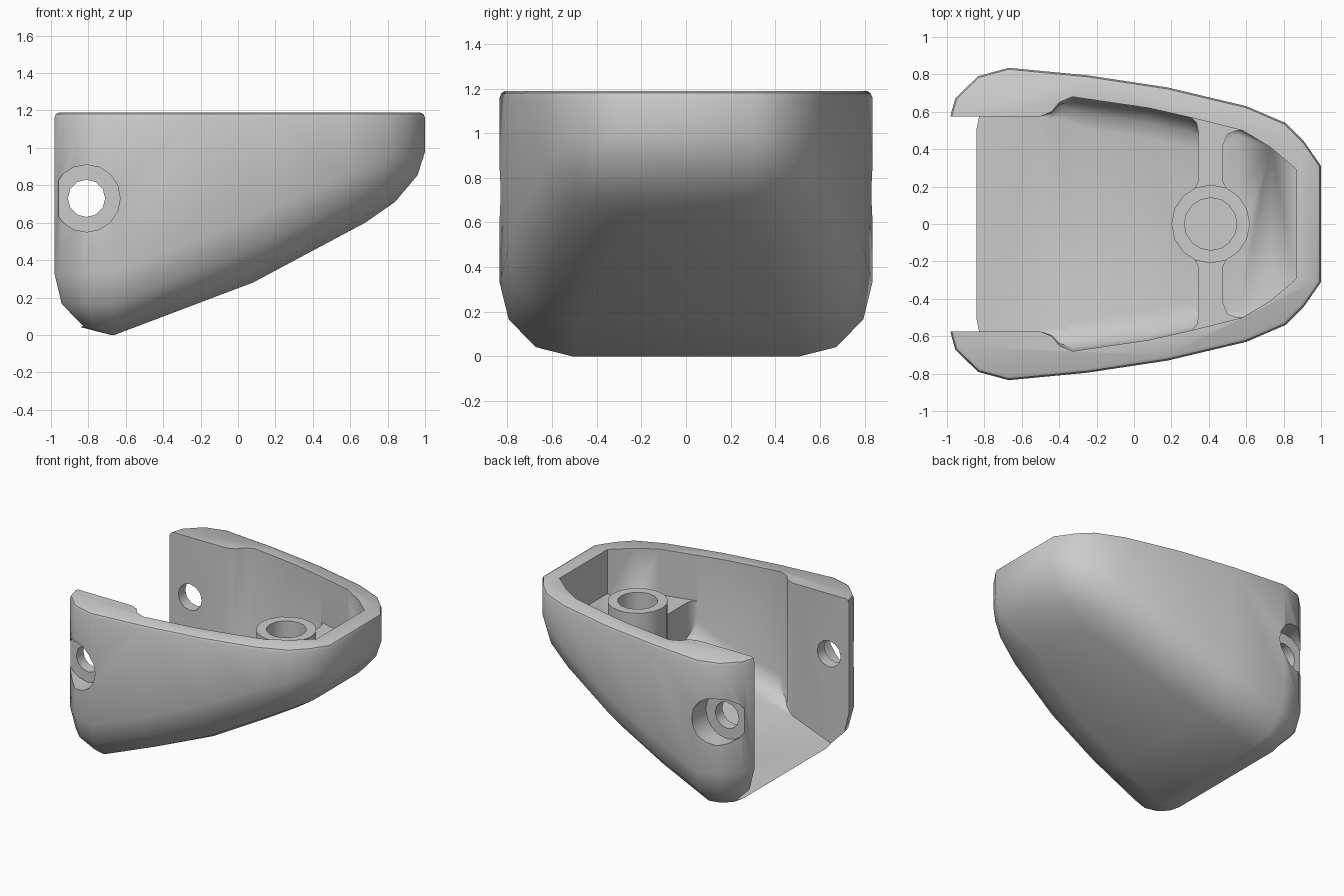
import bpy, bmesh, math

if "Cube" in bpy.data.objects:
    bpy.data.objects.remove(bpy.data.objects["Cube"])


def height(profile, x):
    """Piecewise linear height of a floor profile."""
    for (x0, z0), (x1, z1) in zip(profile, profile[1:]):
        if x <= x1:
            break
    return z0 + (z1 - z0) * (x - x0) / (x1 - x0)


def finish(name, bm):
    bmesh.ops.remove_doubles(bm, verts=bm.verts, dist=0.0005)
    bmesh.ops.recalc_face_normals(bm, faces=bm.faces)
    me = bpy.data.meshes.new(name)
    bm.to_mesh(me)
    bm.free()
    ob = bpy.data.objects.new(name, me)
    bpy.context.collection.objects.link(ob)
    return ob


def hull(name, half, profile, rim, segs=3, w=0.75):
    """Mirrored tub: half = (outer x, y, inner x, y, fillet height) per corner."""
    rings = []
    for k in range(segs + 1):
        t = k / segs
        a, b, c = (1 - t) ** 2, 2 * t * (1 - t) * w, t * t
        ring = []
        for ox, oy, ix, iy, h in half:
            zi, zo = height(profile, ix), height(profile, ox)
            s = a + b + c
            ring.append(((a * ix + (b + c) * ox) / s, (a * iy + (b + c) * oy) / s,
                         (a * zi + b * zo + c * (zo + h)) / s))
        rings.append(ring)
    for inset, z in rim:
        rings.append([(ox + (ix - ox) * inset, oy + (iy - oy) * inset, z)
                      for ox, oy, ix, iy, h in half])
    bm = bmesh.new()
    loops = [[bm.verts.new(p) for p in r] +
             [bm.verts.new((x, -y, z)) for x, y, z in reversed(r)] for r in rings]
    n, m = len(half), 2 * len(half)
    for lo, hi in zip(loops, loops[1:]):
        for i in range(m):
            j = (i + 1) % m
            bm.faces.new((lo[i], lo[j], hi[j], hi[i]))
    for i in range(n - 1):
        bm.faces.new([loops[0][q] for q in (i, i + 1, m - 2 - i, m - 1 - i)])
    bm.faces.new(loops[-1])
    return finish(name, bm)


def prism(name, pts, z0, z1):
    bm = bmesh.new()
    f = bm.faces.new([bm.verts.new((x, y, z0)) for x, y in pts])
    top = bmesh.ops.extrude_face_region(bm, geom=[f])
    for v in top["geom"]:
        if isinstance(v, bmesh.types.BMVert):
            v.co.z = z1
    return finish(name, bm)


def circle(x, y, r, n):
    return [(x + r * math.cos(2 * math.pi * i / n), y + r * math.sin(2 * math.pi * i / n))
            for i in range(n)]


def cut(target, cutter):
    cutter.hide_render = True
    mod = target.modifiers.new("cut", 'BOOLEAN')
    mod.operation, mod.solver, mod.object = 'DIFFERENCE', 'EXACT', cutter
    bpy.context.view_layer.objects.active = target
    bpy.ops.object.modifier_apply(modifier=mod.name)
    bpy.data.objects.remove(cutter)


# Outer shell with rounded underside and softened rim
underside = [(-2, 0), (-0.66, 0), (0.08, 0.28), (0.68, 0.6), (1.1, 0.823)]
outline = [
    (-1, .51, -.68, .51, .33), (-.956, .67, -.68, .51, .33),
    (-.835, .79, -.68, .51, .33), (-.67, .835, -.66, .51, .33),
    (-.25, .795, -.27, .47, .33), (.18, .73, .08, .41, .33),
    (.6, .63, .5, .32, .3), (.81, .54, .68, .24, .27),
    (.91, .44, .68, .24, .24), (1, .31, .68, .24, .21)]
body = hull("housing", outline, underside, [(0, 1.16), (.025, 1.18), (.08, 1.19)])

# Cavity, open at the wide end
floor = [(-1.3, -.13), (.08, .39), (.9, .867)]
pocket = [
    (-1.2, .575, -1.2, .575, 0), (-.5, .575, -.5, .575, 0),
    (-.44, .60, -.44, .56, .04), (-.40, .65, -.38, .56, .1),
    (-.33, .68, -.3, .52, .16), (.08, .62, .08, .46, .16),
    (.3, .57, .3, .41, .16), (.58, .5, .56, .47, .03),
    (.73, .41, .73, .41, 0), (.87, .29, .87, .29, 0)]
cavity = hull("cavity_cutter", pocket, floor, [(0, 1.5)])

# Cross rib with flared ends and round boss are left standing in the cavity
side = [(.345, .23), (.345, .49), (.335, .54), (.3, .575), (.28, .75),
        (.62, .75), (.6, .5), (.55, .5), (.5, .48), (.475, .42), (.475, .23), (.5, .18)]
rib = [(.32, .18)] + side
rib += [(x, -y) for x, y in reversed(rib)]
cut(cavity, prism("rib", rib, -.5, .84))
cut(cavity, prism("boss", circle(.41, 0, .21, 16), -.5, 1.03))
cut(body, cavity)

# Blind screw hole in the boss
cut(body, prism("screw_hole", circle(.41, 0, .14, 16), .62, 1.4))

# Pivot holes with counterbores on both arms
for s in (-1, 1):
    for r, n, y0, y1 in ((.1, 12, .4, 1.1), (.18, 16, .66, 1.1)):
        pin = prism("pivot_cutter", circle(0, 0, r, n), y0, y1)
        for v in pin.data.vertices:
            x, y, z = v.co
            v.co = (x - .81, s * z, y + .73)
        if s < 0:
            pass
        else:
            pin.data.flip_normals()
        cut(body, pin)

# Smooth rounded areas, keep real edges crisp
for o in bpy.context.selected_objects:
    o.select_set(False)
body.select_set(True)
bpy.context.view_layer.objects.active = body
bpy.ops.object.shade_smooth_by_angle(angle=math.radians(35))
